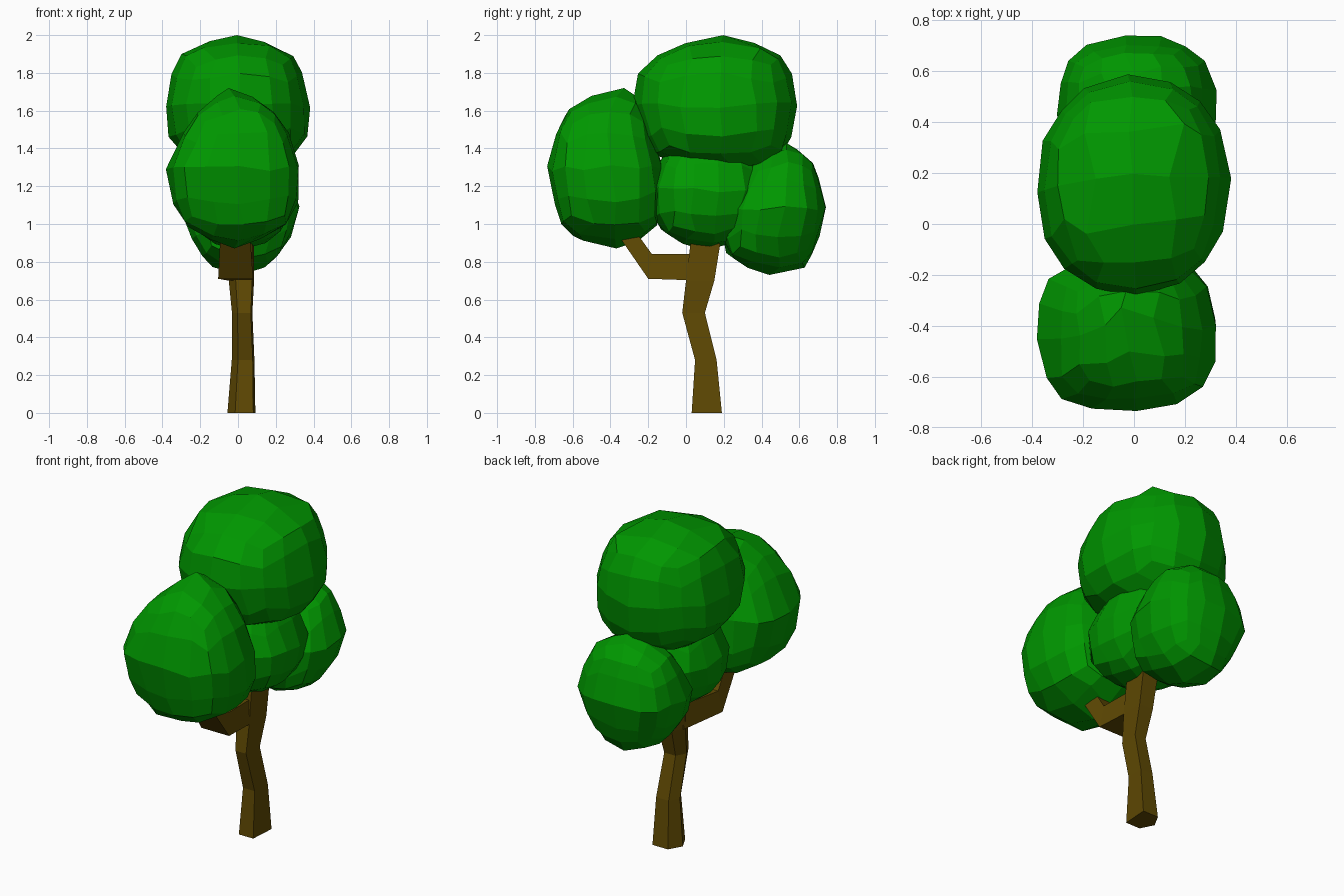
import bpy, bmesh, random
from mathutils import Vector, Matrix

cube = bpy.data.objects.get("Cube")
if cube:
    bpy.data.objects.remove(cube, do_unlink=True)


def material(name, color):
    mat = bpy.data.materials.new(name)
    mat.use_nodes = True
    mat.diffuse_color = (*color, 1)
    mat.node_tree.nodes["Principled BSDF"].inputs["Base Color"].default_value = (*color, 1)
    return mat


leaf = material("leaf green", (0.0, 0.31, 0.0))
bark = material("bark brown", (0.115, 0.067, 0.001))


def add_object(name, bm, mat):
    bmesh.ops.recalc_face_normals(bm, faces=bm.faces)
    mesh = bpy.data.meshes.new(name)
    bm.to_mesh(mesh)
    bm.free()
    mesh.materials.append(mat)
    obj = bpy.data.objects.new(name, mesh)
    bpy.context.collection.objects.link(obj)
    return obj


def extents_at(levels, z):
    """Interpolate the left, right, front and back extents at a height."""
    for upper, lower in zip(levels, levels[1:]):
        if z >= lower[0]:
            break
    t = (z - lower[0]) / (upper[0] - lower[0])
    return [b + (a - b) * t for a, b in zip(upper[1:], lower[1:])]


def foliage(name, turn, square, seed, levels):
    """Uneven ball of quads that follows outline levels (z, x min, x max, y min, y max)."""
    rng = random.Random(seed)
    bm = bmesh.new()
    bmesh.ops.create_cube(bm, size=2)
    bmesh.ops.subdivide_edges(bm, edges=bm.edges[:], cuts=3, use_grid_fill=True)
    spin = Matrix.Rotation(turn, 3, "Z")
    top, bottom = levels[0][0], levels[-1][0]
    for v in bm.verts:
        shift = Vector([rng.uniform(-0.04, 0.04) for _ in range(3)])
        ball = spin @ (v.co.normalized() + shift).normalized()
        z = bottom + (top - bottom) * (ball.z + 1) / 2
        x0, x1, y0, y1 = extents_at(levels, z)
        around = ball.xy.normalized() * rng.uniform(1.0, 1.04)
        # Push the diagonals out for a boxier plan
        around *= 1 + square * (2 * around.x * around.y) ** 2
        v.co = ((x0 + x1 + around.x * (x1 - x0)) / 2,
                (y0 + y1 + around.y * (y1 - y0)) / 2, z)
    return add_object(name, bm, leaf)


def loft(name, rings):
    """Skin between matching rings of points, capped at both ends."""
    bm = bmesh.new()
    loops = [[bm.verts.new(p) for p in ring] for ring in rings]
    n = len(loops[0])
    for a, b in zip(loops, loops[1:]):
        for i in range(n):
            j = (i + 1) % n
            bm.faces.new((a[i], a[j], b[j], b[i]))
    bm.faces.new(loops[0])
    bm.faces.new(loops[-1])
    return add_object(name, bm, bark)


# Trunk: five-sided and bending (centre x, centre y, z, half width, half depth)
section = [(-0.45, -1), (0.85, -1), (1, 1), (-0.4, 1), (-1, 0)]
trunk_path = [
    (0.018, 0.11, 0.00, 0.074, 0.08),
    (0.027, 0.105, 0.28, 0.06, 0.057),
    (0.022, 0.04, 0.53, 0.054, 0.06),
    (0.018, 0.075, 0.70, 0.067, 0.075),
    (0.01, 0.11, 0.95, 0.075, 0.08),
]
loft("trunk", [[(x + w * u, y + d * v, z) for u, v in section]
               for x, y, z, w, d in trunk_path])

# Branch: four-sided, running forward and then up
# (left x, right x, lower y, lower z, upper y, upper z)
branch_path = [
    (0.075, -0.05, 0.09, 0.70, 0.09, 0.84),
    (0.08, -0.105, -0.20, 0.71, -0.18, 0.84),
    (0.06, -0.09, -0.40, 1.00, -0.31, 1.02),
]
loft("branch", [
    [(l, ly, lz), (r, ly, lz), (r + 0.015, uy, uz), (l - 0.015, uy, uz)]
    for l, r, ly, lz, uy, uz in branch_path])

# Foliage clumps
foliage("top_foliage", 0.05, 0.02, 3, [
    (2.0, -0.03, 0, 0.15, 0.2),
    (1.93, -0.28, 0.27, -0.1, 0.47),
    (1.8, -0.34, 0.33, -0.25, 0.55),
    (1.58, -0.39, 0.39, -0.28, 0.59),
    (1.42, -0.35, 0.35, -0.21, 0.54),
    (1.36, -0.28, 0.28, -0.17, 0.5),
    (1.3, -0.18, 0.18, 0.05, 0.43),
    (1.26, 0, 0, 0.28, 0.28)])
foliage("front_foliage", 0.1, 0.09, 8, [
    (1.72, -0.05, -0.01, -0.42, -0.29),
    (1.62, -0.19, 0.17, -0.61, -0.23),
    (1.45, -0.31, 0.28, -0.7, -0.17),
    (1.25, -0.39, 0.33, -0.74, -0.11),
    (1.02, -0.31, 0.29, -0.66, -0.14),
    (0.93, -0.17, 0.14, -0.62, -0.2),
    (0.87, -0.02, -0.02, -0.37, -0.37)])
foliage("middle_foliage", 0.2, 0.06, 5, [
    (1.5, 0, 0, 0.1, 0.1),
    (1.4, -0.18, 0.2, -0.1, 0.33),
    (1.2, -0.28, 0.3, -0.19, 0.42),
    (1.0, -0.25, 0.27, -0.17, 0.36),
    (0.9, -0.14, 0.15, -0.03, 0.25),
    (0.86, 0, 0, 0.1, 0.1)])
foliage("back_foliage", 0.15, 0.05, 11, [
    (1.43, 0.02, 0.02, 0.53, 0.53),
    (1.35, -0.2, 0.21, 0.37, 0.66),
    (1.16, -0.29, 0.31, 0.24, 0.73),
    (1.05, -0.3, 0.32, 0.2, 0.74),
    (0.87, -0.22, 0.25, 0.18, 0.68),
    (0.76, -0.12, 0.13, 0.34, 0.62),
    (0.73, 0, 0.02, 0.42, 0.44)])
